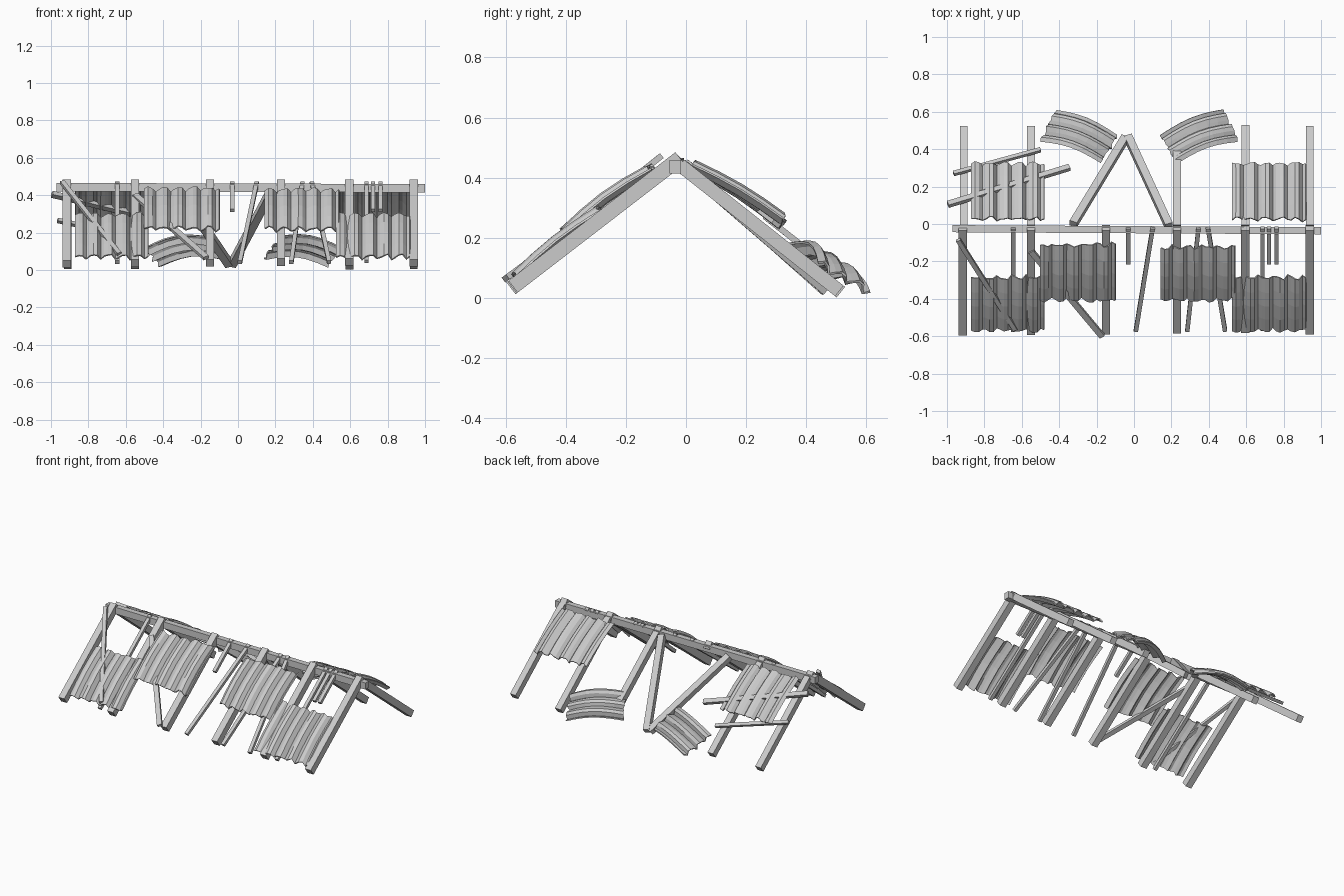
import bpy, bmesh, math, random
from mathutils import Vector

if "Cube" in bpy.data.objects:
    bpy.data.objects.remove(bpy.data.objects["Cube"])

random.seed(4)


def finish(name, bm):
    bmesh.ops.recalc_face_normals(bm, faces=bm.faces)
    me = bpy.data.meshes.new(name)
    bm.to_mesh(me)
    bm.free()
    ob = bpy.data.objects.new(name, me)
    bpy.context.collection.objects.link(ob)
    return ob


def beam(name, p, q, w, t, up=(0, 0, 1)):
    """Rectangular timber from p to q, width w, thickness t."""
    p, q = Vector(p), Vector(q)
    d = (q - p).normalized()
    s = d.cross(Vector(up)).normalized()
    n = s.cross(d)
    bm = bmesh.new()
    rings = [[bm.verts.new(c + s * a * w / 2 + n * b * t / 2)
              for a, b in ((-1, -1), (1, -1), (1, 1), (-1, 1))] for c in (p, q)]
    a, b = rings
    bm.faces.new(a)
    bm.faces.new(b)
    for i in range(4):
        j = (i + 1) % 4
        bm.faces.new((a[i], a[j], b[j], b[i]))
    return finish(name, bm)


def sheet(name, a, b, c, d, waves, bow=0.02, amp=0.014, rows=4):
    """Corrugated sheet: a-b is the wavy top edge, c-d the wavy bottom edge."""
    a, b, c, d = map(Vector, (a, b, c, d))
    n = (b - a).cross(c - a).normalized()
    if n.z < 0:
        n.negate()
    run = (c - a).normalized()
    cols = waves * 4
    prof = [(0.1, 1, 0.75, -1)[i % 4] * amp * random.uniform(0.75, 1.25)
            for i in range(cols + 1)]
    ragged = [random.uniform(-0.008, 0.008) for _ in prof]
    bm = bmesh.new()
    grid = []
    for r in range(rows + 1):
        v = r / rows
        row = []
        for i in range(cols + 1):
            u = i / cols
            p = a.lerp(b, u).lerp(c.lerp(d, u), v)
            p += n * (prof[i] + bow * math.sin(math.pi * v))
            p += run * ragged[i] * (2 * v - 1)
            row.append(bm.verts.new(p))
        grid.append(row)
    for r in range(rows):
        for i in range(cols):
            bm.faces.new((grid[r][i], grid[r][i + 1], grid[r + 1][i + 1], grid[r + 1][i]))
    ob = finish(name, bm)
    m = ob.modifiers.new("thickness", 'SOLIDIFY')
    m.thickness = 0.008
    m.offset = 0
    return ob


FRONT_UP, BACK_UP = (0, -0.6, 0.8), (0, 0.62, 0.78)


def front(x, y, lift=0.0):
    return (x, y, 0.465 + 0.77 * (y + 0.02) + lift)


def back(x, y, lift=0.0):
    return (x, y, 0.45 - 0.79 * (y + 0.03) + lift)


# ridge beam
beam("ridge_beam", (-0.97, -0.025, 0.443), (1.0, -0.036, 0.437), 0.038, 0.045)

# main rafters on the front and back slopes
for x, yf in ((-0.915, -0.582), (-0.55, -0.578), (-0.15, -0.575),
              (0.23, -0.57), (0.595, -0.568), (0.94, -0.575)):
    beam("front_rafter", front(x, -0.02), front(x, yf), 0.044, 0.05, FRONT_UP)
for x, yb in ((-0.91, 0.51), (-0.55, 0.51), (0.23, 0.39), (0.597, 0.515), (0.94, 0.51)):
    beam("back_rafter", back(x, -0.02), back(x, yb), 0.042, 0.045, BACK_UP)

# two rafters fallen together at the back
beam("fallen_rafter", (-0.325, 0.0, 0.44), (-0.047, 0.46, 0.03), 0.042, 0.04, BACK_UP)
beam("fallen_rafter", (0.187, -0.01, 0.44), (-0.032, 0.465, 0.03), 0.042, 0.04, BACK_UP)

# thin battens between the front rafters, some snapped short
for x0, x1, y1 in ((-0.645, -0.645, -0.57), (-0.03, -0.03, -0.21), (0.1, 0.01, -0.57),
                   (0.345, 0.285, -0.57), (0.395, 0.487, -0.57),
                   (0.687, 0.687, -0.565), (0.722, 0.722, -0.21), (0.762, 0.762, -0.21)):
    beam("front_batten", front(x0, -0.02), front(x1, y1), 0.023, 0.022, FRONT_UP)

# loose diagonal planks resting on the slopes
beam("front_loose_plank", (-0.94, -0.085, 0.47), (-0.635, -0.565, 0.085), 0.025, 0.02, FRONT_UP)
beam("front_loose_plank", (-0.55, -0.145, 0.40), (-0.17, -0.6, 0.065), 0.032, 0.02, FRONT_UP)
beam("back_loose_plank", (-0.995, 0.105, 0.405), (-0.345, 0.303, 0.25), 0.03, 0.025, BACK_UP)
beam("back_loose_plank", (-0.965, 0.27, 0.265), (-0.5, 0.397, 0.165), 0.022, 0.02, BACK_UP)


# corrugated sheets on the slopes
def slope_sheet(name, x0, x1, ya, za, yb, zb, bow):
    sheet(name, (x0, ya, za), (x1, ya, za), (x0, yb, zb), (x1, yb, zb), 5, bow)


slope_sheet("front_low_sheet", -0.87, -0.48, -0.285, 0.29, -0.565, 0.07, 0.012)
slope_sheet("front_high_sheet", -0.50, -0.10, -0.11, 0.43, -0.405, 0.22, 0.015)
slope_sheet("front_high_sheet", 0.145, 0.54, -0.12, 0.425, -0.405, 0.215, 0.015)
slope_sheet("front_low_sheet", 0.525, 0.92, -0.285, 0.29, -0.565, 0.07, 0.012)
slope_sheet("back_sheet", -0.87, -0.48, 0.025, 0.44, 0.32, 0.245, 0.01)
slope_sheet("back_sheet", 0.525, 0.92, 0.025, 0.44, 0.32, 0.265, 0.01)

# two slipped, bent sheets at the back, near mirror images
for s in (-1, 1):
    cx = 0.028
    sheet("slipped_sheet",
          (cx + s * 0.205, 0.325, 0.175), (cx + s * 0.115, 0.475, 0.06),
          (cx + s * 0.53, 0.44, 0.115), (cx + s * 0.445, 0.61, 0.02), 3, 0.042, 0.013, 6)
